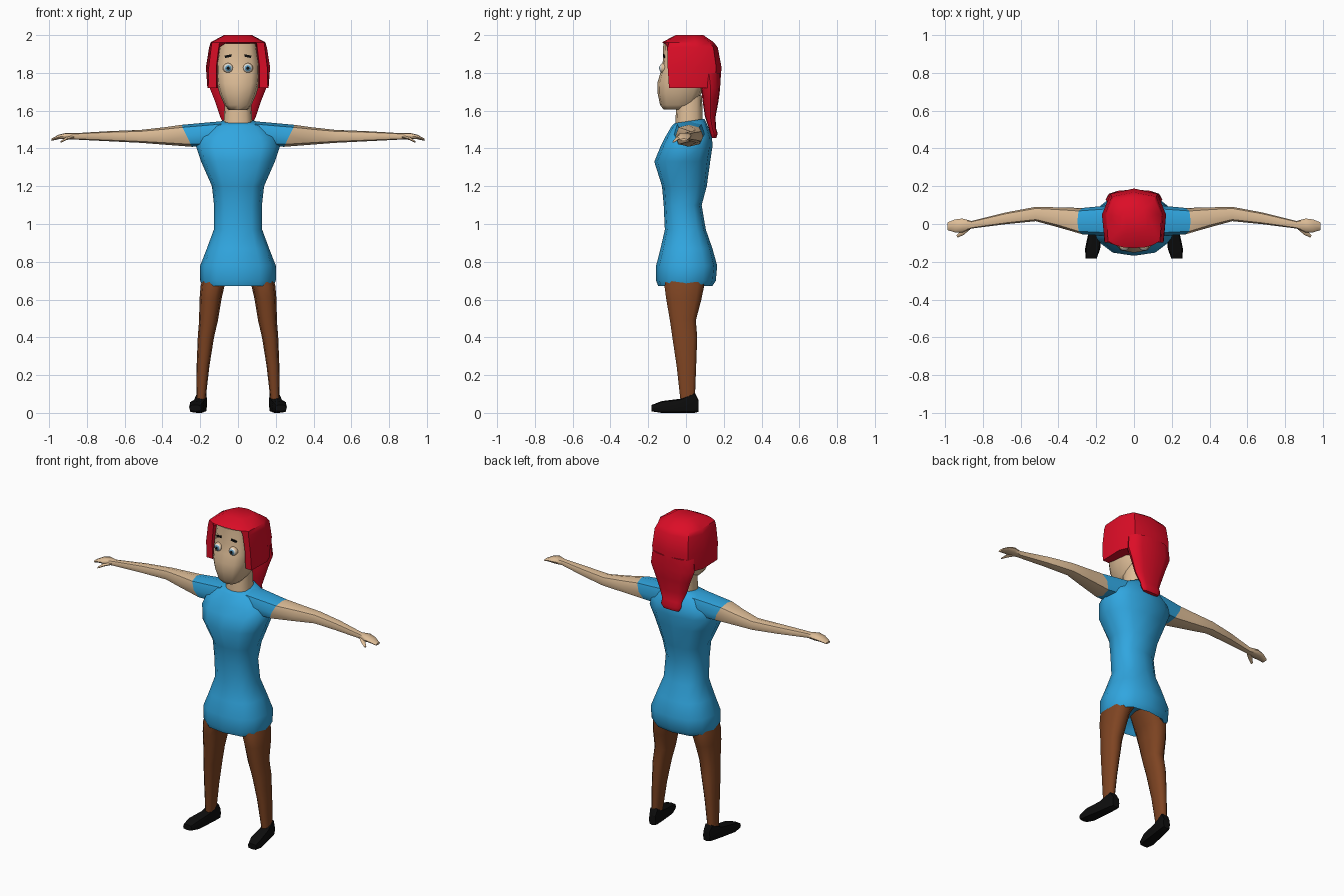
import bpy, bmesh, math
from mathutils import Vector, Matrix


def material(name, rgb):
    m = bpy.data.materials.new(name)
    m.diffuse_color = (*rgb, 1)
    return m


SKIN = material("skin", (0.73, 0.51, 0.31))
BLUE = material("dress blue", (0.03, 0.38, 0.74))
BROWN = material("leggings brown", (0.21, 0.058, 0.016))
RED = material("hair red", (0.72, 0.004, 0.02))
BLACK = material("black", (0.004, 0.004, 0.004))
WHITE = material("eye white", (0.75, 0.75, 0.72))
IRIS = material("iris blue", (0.12, 0.33, 0.5))


def ring(c, u, v, n=12, p=0.8):
    """Rounded section spanned by half axes u and v around c."""
    c, u, v = Vector(c), Vector(u), Vector(v)
    pts = []
    for i in range(n):
        a = 2 * math.pi * i / n
        cs, sn = math.cos(a), math.sin(a)
        pts.append(c + u * math.copysign(abs(cs) ** p, cs) + v * math.copysign(abs(sn) ** p, sn))
    return pts


def level(z, hw, yf, yb, cx=0, n=12, p=0.8, tilt=0):
    """Horizontal section from its half width and front and back depth."""
    return ring((cx, (yf + yb) / 2, z), (hw, 0, 0), (0, (yb - yf) / 2, tilt), n, p)


def finish(name, bm, mats, mirror=False, angle=50):
    bmesh.ops.recalc_face_normals(bm, faces=bm.faces)
    me = bpy.data.meshes.new(name)
    bm.to_mesh(me)
    bm.free()
    for m in mats:
        me.materials.append(m)
    ob = bpy.data.objects.new(name, me)
    bpy.context.collection.objects.link(ob)
    bpy.ops.object.select_all(action='DESELECT')
    ob.select_set(True)
    bpy.context.view_layer.objects.active = ob
    bpy.ops.object.shade_smooth_by_angle(angle=math.radians(angle))
    if mirror:
        ob.modifiers.new("mirror", 'MIRROR').use_mirror_merge = False
    return ob


def loft(name, rings, mat, mirror=False, angle=50):
    bm = bmesh.new()
    loops = [[bm.verts.new(p) for p in r] for r in rings]
    for a, b in zip(loops, loops[1:]):
        for i in range(len(a)):
            j = (i + 1) % len(a)
            bm.faces.new((a[i], a[j], b[j], b[i]))
    bm.faces.new(loops[0])
    bm.faces.new(loops[-1])
    return finish(name, bm, [mat], mirror, angle)


# Dress body with a turned-in hem
loft("dress", [level(*r) for r in (
    (0.75, 0.13, -0.10, 0.10), (0.69, 0.175, -0.13, 0.12), (0.672, 0.188, -0.148, 0.14),
    (0.70, 0.20, -0.158, 0.158), (0.78, 0.20, -0.158, 0.165), (0.87, 0.165, -0.135, 0.14),
    (0.97, 0.128, -0.112, 0.105), (1.10, 0.127, -0.118, 0.083), (1.20, 0.138, -0.127, 0.11),
    (1.33, 0.195, -0.168, 0.128), (1.41, 0.222, -0.135, 0.14), (1.46, 0.205, -0.11, 0.138),
    (1.52, 0.15, -0.075, 0.115))] + [level(1.545, 0.085, -0.062, 0.098, tilt=0.012)],
    BLUE, angle=60)

# Sleeves and arms share the slanted shoulder section
cuff = ring((0.272, 0.015, 1.467), (0, 0.07, 0), (0.028, 0, 0.058), 8, 0.75)
loft("sleeve", [ring((0.09, 0.018, 1.478), (0, 0.085, 0), (0, 0, 0.066), 8, 0.75), cuff], BLUE, True)
arm = [cuff]
for x, y, z, w, h in ((0.40, 0.035, 1.466, 0.053, 0.045), (0.52, 0.053, 1.464, 0.038, 0.034),
                      (0.68, 0.03, 1.465, 0.031, 0.027), (0.86, -0.004, 1.464, 0.02, 0.017),
                      (0.91, -0.008, 1.466, 0.037, 0.017), (0.95, -0.01, 1.461, 0.034, 0.012),
                      (0.988, -0.012, 1.446, 0.02, 0.006)):
    arm.append(ring((x, y, z), (0, w, 0), (0, 0, h), 8, 0.75))
loft("arm", arm, SKIN, True)
loft("thumb", [ring(c, (0.5 * w, w, 0), (0, 0, 0.7 * w), 6, 1) for c, w in (
    ((0.875, -0.015, 1.462), 0.014), ((0.91, -0.047, 1.452), 0.012), ((0.938, -0.066, 1.435), 0.006))],
    SKIN, True)

# Legs
loft("leg", [level(z, hw, yf, yb, cx, 10) for z, cx, hw, yf, yb in (
    (0.77, 0.09, 0.085, -0.10, 0.10), (0.67, 0.135, 0.063, -0.118, 0.10),
    (0.60, 0.146, 0.058, -0.108, 0.085), (0.49, 0.156, 0.05, -0.088, 0.055),
    (0.40, 0.17, 0.043, -0.075, 0.062), (0.25, 0.185, 0.034, -0.052, 0.056),
    (0.06, 0.197, 0.024, -0.03, 0.048))], BROWN, True)

# Shoes splayed outward
loft("shoe", [ring((0.195 + (0.03 - y) * 0.15, y, (lo + hi) / 2), (w, 0, 0), (0, 0, (hi - lo) / 2), 8, 0.5)
              for y, w, lo, hi in ((0.066, 0.024, 0.005, 0.07), (0.045, 0.03, 0, 0.11),
                                   (-0.03, 0.034, 0, 0.075), (-0.13, 0.04, 0, 0.062),
                                   (-0.182, 0.03, 0.008, 0.042))], BLACK, True, 30)

# Neck and head
loft("neck", [level(1.50, 0.078, -0.058, 0.09), level(1.56, 0.075, -0.055, 0.088),
              level(1.68, 0.068, -0.05, 0.085)], SKIN)
loft("head", [level(z, hw, yf, yb, p=0.68) for z, hw, yf, yb in (
    (1.605, 0.05, -0.118, 0.02), (1.63, 0.072, -0.137, 0.05), (1.69, 0.098, -0.15, 0.08),
    (1.745, 0.112, -0.152, 0.10), (1.80, 0.116, -0.136, 0.10), (1.86, 0.115, -0.123, 0.10),
    (1.955, 0.10, -0.12, 0.09))], SKIN)

# Hair: mirrored half outlines, hollowed at the front around the face
hair = []
for z, half in (
    (1.72, ((0, .03), (.098, .0), (.115, -.09), (.158, -.09), (.162, .06), (.125, .15), (0, .18))),
    (1.83, ((0, .02), (.1, 0), (.115, -.095), (.155, -.097), (.17, .05), (.125, .16), (0, .188))),
    (1.935, ((0, 0), (.09, 0), (.102, -.1), (.142, -.097), (.153, .05), (.118, .145), (0, .168))),
    (1.962, ((0, -.127), (.06, -.123), (.098, -.113), (.138, -.09), (.145, .05), (.11, .125), (0, .147))),
    (2.0, ((0, -.055), (.03, -.053), (.05, -.045), (.07, -.03), (.075, .04), (.05, .08), (0, .092)))):
    hair.append([(x, y, z) for x, y in half] + [(-x, y, z) for x, y in half[-2:0:-1]])
loft("hair", hair, RED, angle=45)
loft("hair_tail", [level(*r) for r in (
    (1.80, 0.14, 0.06, 0.183), (1.72, 0.15, 0.08, 0.181), (1.65, 0.122, 0.088, 0.172),
    (1.57, 0.095, 0.10, 0.157), (1.51, 0.068, 0.12, 0.158), (1.48, 0.07, 0.128, 0.168),
    (1.455, 0.055, 0.138, 0.16))], RED)

# Eyes: pupil, iris, white and lid bands by angle from the gaze direction
bm = bmesh.new()
bmesh.ops.create_uvsphere(bm, u_segments=14, v_segments=10, radius=0.028,
                          matrix=Matrix.Rotation(math.radians(90), 4, 'X'))
for f in bm.faces:
    ang = math.degrees(f.calc_center_median().angle(Vector((0, -1, 0))))
    f.material_index = min(int(ang // 18), 3)
bmesh.ops.translate(bm, verts=bm.verts, vec=(0.052, -0.114, 1.825))
finish("eye", bm, [BLACK, IRIS, WHITE, SKIN], True)

# Eyebrows
bm = bmesh.new()
bmesh.ops.create_cube(bm, size=1, matrix=Matrix.Translation((0.052, -0.114, 1.889))
                      @ Matrix.Rotation(math.radians(12), 4, 'Y')
                      @ Matrix.Rotation(math.radians(8), 4, 'Z')
                      @ Matrix.Diagonal((0.036, 0.009, 0.013, 1)))
finish("eyebrow", bm, [BLACK], True)
